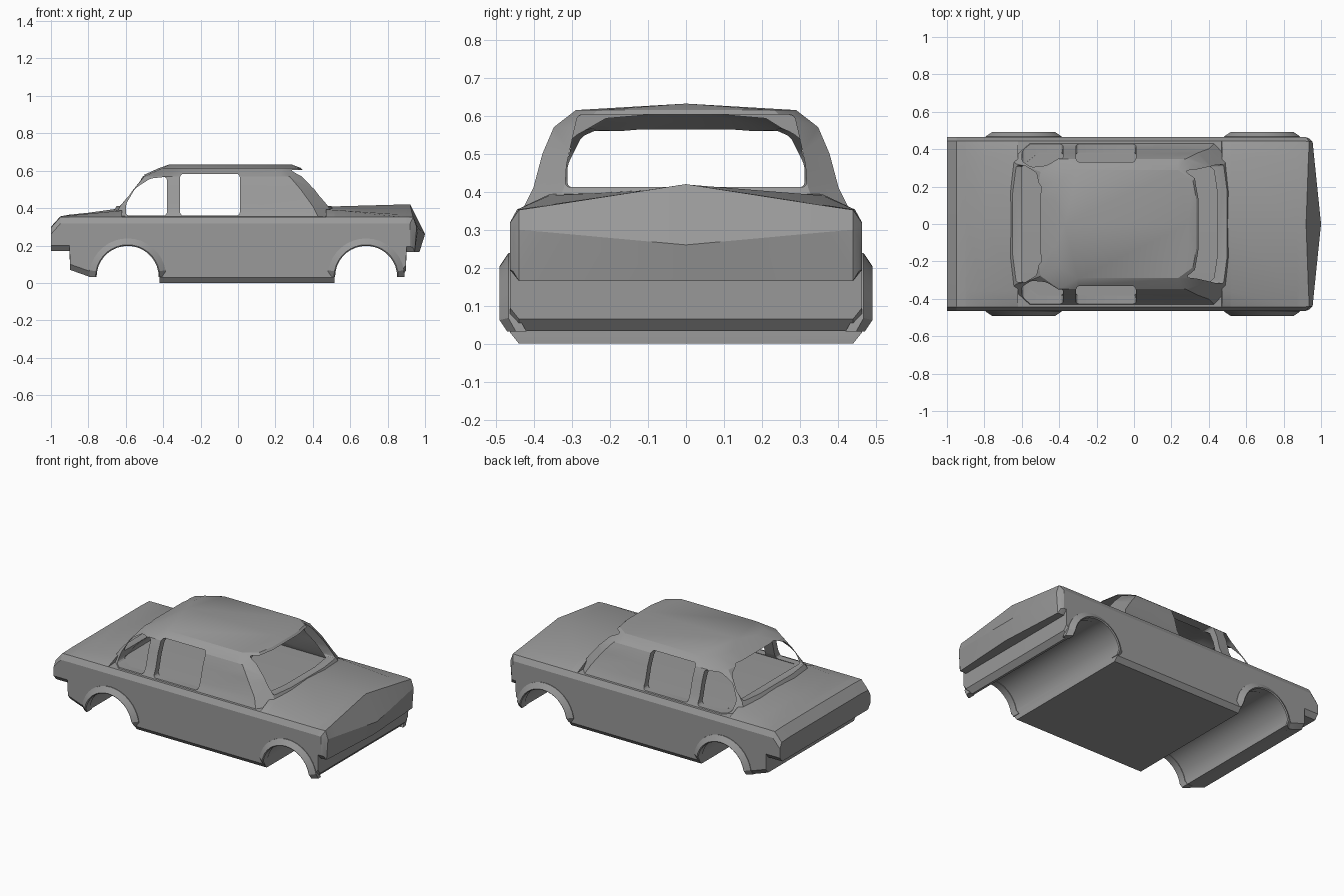
import bpy, bmesh, math

if "Cube" in bpy.data.objects:
    bpy.data.objects.remove(bpy.data.objects["Cube"])

paint = bpy.data.materials.new("grey_paint")
paint.use_nodes = True
GREY = (0.32, 0.32, 0.32, 1)
paint.diffuse_color = GREY
paint.node_tree.nodes["Principled BSDF"].inputs["Base Color"].default_value = GREY


def finish(name, bm):
    bmesh.ops.recalc_face_normals(bm, faces=bm.faces)
    mesh = bpy.data.meshes.new(name)
    bm.to_mesh(mesh)
    bm.free()
    mesh.materials.append(paint)
    ob = bpy.data.objects.new(name, mesh)
    bpy.context.collection.objects.link(ob)
    return ob


def bridge(bm, rings):
    for a, b in zip(rings, rings[1:]):
        for i in range(len(a)):
            j = (i + 1) % len(a)
            bm.faces.new((a[i], a[j], b[j], b[i]))


def prism(name, points, axis, lo, hi, round_by):
    """Extrude a 2D outline along x or y, with rounded corners."""
    bm = bmesh.new()
    def place(p, t):
        return (t, p[0], p[1]) if axis == "x" else (p[0], t, p[1])
    a, b = [[bm.verts.new(place(p, t)) for p in points] for t in (lo, hi)]
    bridge(bm, [a, b])
    bm.faces.new(a)
    bm.faces.new(b)
    if round_by:
        long_edges = [e for e in bm.edges if (e.verts[0] in a) != (e.verts[1] in a)]
        bmesh.ops.bevel(bm, geom=long_edges, offset=round_by, segments=3,
                        profile=0.5, affect="EDGES")
    return finish(name, bm)


def cut(ob, cutter):
    mod = ob.modifiers.new("cut", "BOOLEAN")
    mod.operation = "DIFFERENCE"
    mod.solver = "EXACT"
    mod.object = cutter
    bpy.context.view_layer.objects.active = ob
    bpy.ops.object.modifier_apply(modifier=mod.name)
    bpy.data.objects.remove(cutter)


def smooth(ob, angle=25):
    bpy.ops.object.select_all(action="DESELECT")
    ob.select_set(True)
    bpy.context.view_layer.objects.active = ob
    bpy.ops.object.shade_smooth_by_angle(angle=math.radians(angle))


# Lower body: cross-sections lofted from tail to nose
def section(x, bottom, shoulder, edge, centre):
    return [(x, 0, bottom), (x, .44, bottom), (x, .464, bottom + .03),
            (x, .464, shoulder - .035), (x, .445, shoulder),
            (x, .36, edge), (x, 0, centre)]


nose = [(.97, 0, .165), (.945, .44, .165), (.935, .455, .19), (.94, .455, .28),
        (.955, .44, .30), (.963, .36, .293), (1.0, 0, .26)]
lip = section(.92, .165, .352, .362, .42)
lip[4] = (.937, .44, .352)
lip[5] = (.933, .36, .364)
stations = [
    section(-1, .17, .295, .30, .30),
    section(-.95, .17, .352, .355, .356),
    section(-.90, .17, .353, .361, .365),
    section(-.899, .07, .353, .361, .365),
    section(-.80, .035, .353, .37, .375),
    section(-.621, .035, .353, .387, .40),
    section(-.62, .035, .353, .358, .36),
    section(-.421, .035, .353, .358, .36),
    section(-.42, 0, .353, .358, .36),
    section(.469, 0, .353, .358, .36),
    section(.47, 0, .353, .393, .408),
    section(.515, 0, .353, .39, .409),
    section(.516, .035, .353, .39, .409),
    section(.87, .033, .353, .366, .419),
    section(.899, .065, .353, .365, .42),
    section(.90, .165, .353, .365, .42),
    lip, nose]

bm = bmesh.new()
rings = []
for half in stations:
    full = half + [(x, -y, z) for x, y, z in half[5:0:-1]]
    rings.append([bm.verts.new(p) for p in full])
bridge(bm, rings)
for r in (rings[0], rings[-1]):
    # each half of the end: broad panel plus the corner chamfer
    for h in (r[:7], [r[0]] + r[:5:-1]):
        bm.faces.new((h[0], h[1], h[5], h[6]))
        bm.faces.new((h[1], h[4], h[5]))
        bm.faces.new((h[1], h[2], h[3], h[4]))
body = finish("lower_body", bm)

# Wheel wells run the full width
WHEELS = {"rear": -.59, "front": .685}
ARCH_Z = .032
for label, wx in WHEELS.items():
    circle = [(wx + .17 * math.cos(math.tau * i / 32),
               ARCH_Z + .17 * math.sin(math.tau * i / 32)) for i in range(32)]
    cut(body, prism("well_cutter", circle, "y", -.6, .6, 0))
smooth(body)

# Flared arch lips on both sides, tucked in at their feet
for label, wx in WHEELS.items():
    for side, s in (("left", 1), ("right", -1)):
        bm = bmesh.new()
        rings = []
        for i in range(19):
            a = math.pi * i / 18
            tuck = .02 if i in (0, 18) else 0
            rings.append([bm.verts.new((wx + r * math.cos(a), s * (y - tuck),
                                        ARCH_Z + r * math.sin(a)))
                          for r, y in ((.166, .44), (.166, .486), (.172, .491),
                                       (.206, .468), (.206, .44))])
        bridge(bm, rings)
        bm.faces.new(rings[0])
        bm.faces.new(rings[-1])
        smooth(finish(label + "_arch_" + side, bm))


# Cabin: stacked rings, hollowed and then pierced by the windows
LEVELS = [(.34, -.685, .535, .437), (.41, -.65, .50, .402),
          (.50, -.578, .435, .378), (.57, -.52, .375, .348),
          (.615, -.42, .335, .29)]


def cabin_shell(name, inset, drop):
    bm = bmesh.new()
    rings = []
    for z, back, front, w in LEVELS:
        b, f, w = back + inset, front - inset, w - inset
        half = [(f, .42 * w), (f - .02, .8 * w), (f - .10, w),
                (b + .12, w), (b + .02, .8 * w), (b, .42 * w)]
        loop = half + [(x, -y) for x, y in reversed(half)]
        rings.append([bm.verts.new((x, y, z - drop)) for x, y in loop])
    bridge(bm, rings)
    bm.faces.new(rings[0])
    # gently crowned roof: a fan at each end and a panel along each side
    top = rings[-1]
    front, rear = [bm.verts.new((x, 0, .632 - drop)) for x in (.29, -.37)]
    for tip, start in ((front, 9), (rear, 3)):
        for i in range(start, start + 5):
            bm.faces.new((top[i % 12], top[(i + 1) % 12], tip))
    bm.faces.new((top[2], top[3], rear, front))
    bm.faces.new((top[8], top[9], front, rear))
    return finish(name, bm)


cabin = cabin_shell("cabin", 0, 0)
cut(cabin, cabin_shell("cavity", .035, .022))

side_windows = [
    [(-.38, .36), (-.38, .568), (-.47, .558), (-.55, .505), (-.60, .42), (-.60, .36)],
    [(-.31, .36), (-.31, .583), (.01, .583), (.01, .36)],
    [(.10, .36), (.10, .583), (.21, .58), (.31, .54), (.38, .46), (.42, .39), (.42, .36)]]
for outline in side_windows:
    cut(cabin, prism("window_cutter", outline, "y", -.6, .6, .018))


def mirrored(half):
    return half + [(-y, z) for y, z in reversed(half)]


windscreen = mirrored([(.318, .412), (.315, .47), (.285, .603)])
cut(cabin, prism("windscreen_cutter", windscreen, "x", .27, .8, .012))
rear_window = mirrored([(.312, .412), (.312, .47), (.275, .545), (.20, .578)])
cut(cabin, prism("rear_cutter", rear_window, "x", -.8, -.45, .012))
smooth(cabin)
